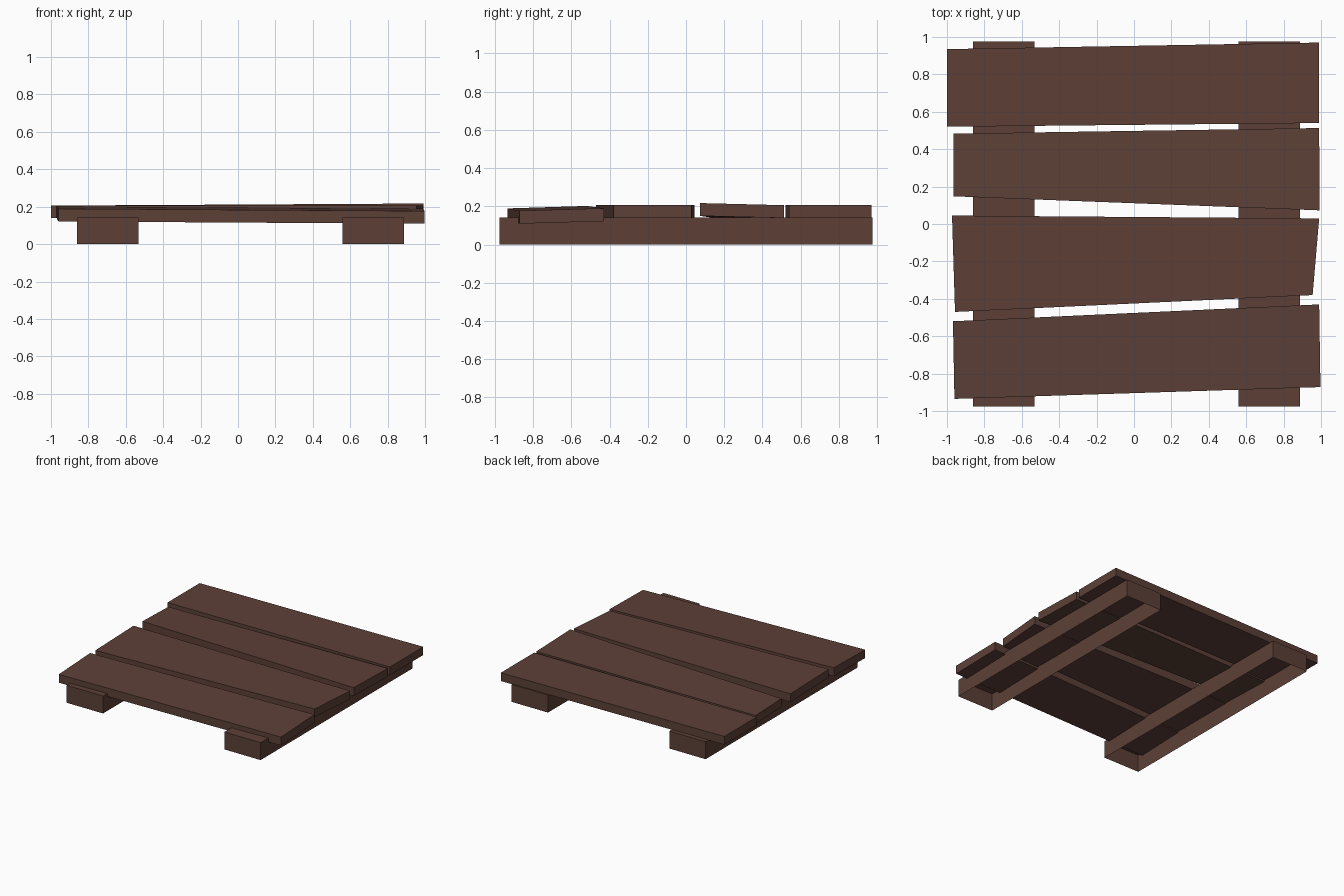
import bpy, bmesh

if "Cube" in bpy.data.objects:
    bpy.data.objects.remove(bpy.data.objects["Cube"])

wood = bpy.data.materials.new("brown wood")
wood.diffuse_color = (0.109, 0.051, 0.038, 1)
wood.use_nodes = True
wood.node_tree.nodes["Principled BSDF"].inputs["Base Color"].default_value = wood.diffuse_color


def slab(name, corners, thickness, open_bottom=False):
    """Flat board from four top corners (counter-clockwise from above)."""
    bm = bmesh.new()
    top = [bm.verts.new(c) for c in corners]
    low = [bm.verts.new((x, y, z - thickness)) for x, y, z in corners]
    bm.faces.new(top)
    if not open_bottom:
        bm.faces.new(low[::-1])
    for i in range(4):
        j = (i + 1) % 4
        bm.faces.new((top[j], top[i], low[i], low[j]))
    mesh = bpy.data.meshes.new(name)
    bm.to_mesh(mesh)
    bm.free()
    mesh.materials.append(wood)
    obj = bpy.data.objects.new(name, mesh)
    bpy.context.collection.objects.link(obj)
    return obj


# Two support beams, open underneath
for name, x0, x1 in (("left_beam", -0.86, -0.533), ("right_beam", 0.56, 0.887)):
    slab(name, [(x0, -0.976, 0.142), (x1, -0.976, 0.142),
                (x1, 0.976, 0.142), (x0, 0.976, 0.142)], 0.142, True)

# Four uneven planks: front-left, front-right, back-right, back-left
slab("back_plank", [(-1.0, 0.52, 0.207), (0.99, 0.54, 0.207),
                    (0.99, 0.97, 0.207), (-1.0, 0.935, 0.207)], 0.067)
slab("upper_middle_plank", [(-0.965, 0.148, 0.206), (0.992, 0.073, 0.217),
                            (0.99, 0.513, 0.206), (-0.965, 0.483, 0.196)], 0.067)
slab("lower_middle_plank", [(-0.957, -0.47, 0.207), (0.955, -0.38, 0.207),
                            (0.99, 0.03, 0.207), (-0.973, 0.045, 0.207)], 0.067)
slab("front_plank", [(-0.96, -0.935, 0.189), (0.997, -0.872, 0.177),
                     (0.99, -0.43, 0.19), (-0.968, -0.52, 0.202)], 0.068)
